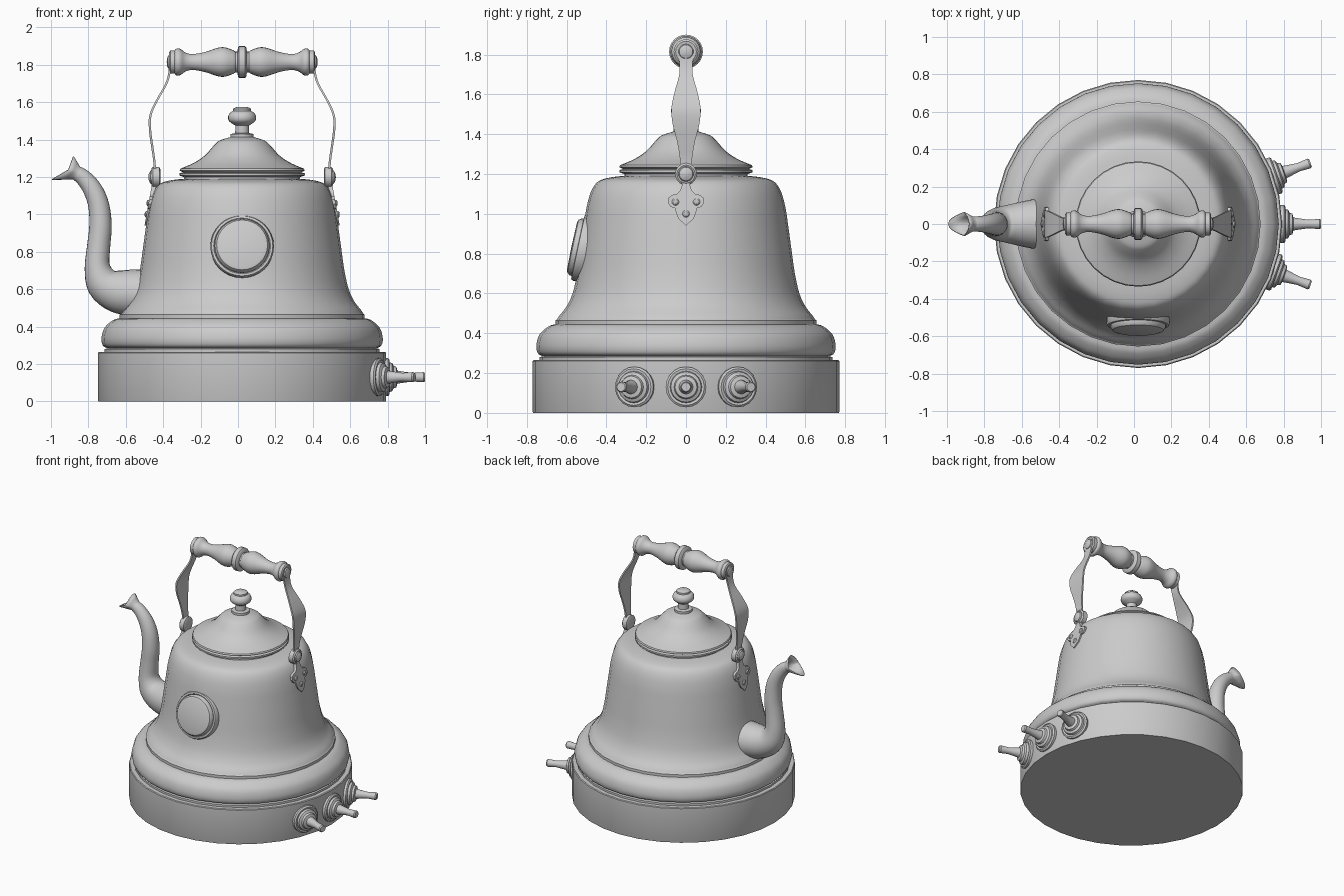
import bpy, bmesh
from math import sin, cos, pi, radians
from mathutils import Matrix, Vector

cube = bpy.data.objects.get("Cube")
if cube:
    bpy.data.objects.remove(cube, do_unlink=True)

metal = bpy.data.materials.new("grey_metal")
metal.use_nodes = True
grey = (0.6, 0.6, 0.6, 1)
metal.diffuse_color = grey
metal.node_tree.nodes["Principled BSDF"].inputs["Base Color"].default_value = grey

CENTRE = 0.022  # x of the pot's axis


def finish(name, bm, matrix=Matrix(), angle=35):
    bmesh.ops.remove_doubles(bm, verts=bm.verts, dist=0.0002)
    bmesh.ops.transform(bm, matrix=matrix, verts=bm.verts)
    bmesh.ops.recalc_face_normals(bm, faces=bm.faces)
    mesh = bpy.data.meshes.new(name)
    bm.to_mesh(mesh)
    bm.free()
    mesh.materials.append(metal)
    obj = bpy.data.objects.new(name, mesh)
    bpy.context.collection.objects.link(obj)
    bpy.ops.object.select_all(action='DESELECT')
    obj.select_set(True)
    bpy.context.view_layer.objects.active = obj
    bpy.ops.object.shade_smooth_by_angle(angle=radians(angle))
    return obj


def loft(name, rings, matrix=Matrix(), caps=True):
    """Skin a row of closed rings."""
    bm = bmesh.new()
    rows = [[bm.verts.new(p) for p in ring] for ring in rings]
    n = len(rows[0])
    for a, b in zip(rows, rows[1:]):
        for i in range(n):
            j = (i + 1) % n
            bm.faces.new((a[i], a[j], b[j], b[i]))
    if caps:
        bm.faces.new(rows[0])
        bm.faces.new(rows[-1])
    return finish(name, bm, matrix)


def lathe(name, profile, matrix=Matrix(), segs=32):
    """Turn (radius, height) points around local z."""
    rings = [[(max(r, 0.001) * cos(2 * pi * i / segs), max(r, 0.001) * sin(2 * pi * i / segs), h)
              for i in range(segs)] for r, h in profile]
    return loft(name, rings, matrix)


def smooth(points, steps=4):
    """Catmull-Rom through tuples of any length."""
    p = [Vector(q) for q in points]
    p = [p[0]] + p + [p[-1]]
    out = []
    for a, b, c, d in zip(p, p[1:], p[2:], p[3:]):
        for s in range(steps):
            t = s / steps
            out.append(0.5 * (2 * b + (c - a) * t + (2 * a - 5 * b + 4 * c - d) * t * t
                              + (3 * b - a - 3 * c + d) * t ** 3))
    return out + [p[-1]]


axis = Matrix.Translation((CENTRE, 0, 0))
along_x = Matrix.Rotation(pi / 2, 4, 'Y')

# Round base
lathe("base", [(0.768, 0), (0.77, 0.005), (0.77, 0.26), (0.765, 0.265), (0.72, 0.265)], axis)

# Rolled skirt and bell-shaped pot
skirt = smooth([(0.72, 0.285), (0.745, 0.3), (0.752, 0.34), (0.735, 0.395), (0.69, 0.435), (0.655, 0.445)])
bell = smooth([(0.648, 0.47), (0.635, 0.49), (0.6, 0.535), (0.57, 0.6), (0.547, 0.7), (0.53, 0.82),
               (0.515, 0.93), (0.5, 1.03), (0.478, 1.11), (0.445, 1.16), (0.395, 1.18), (0.325, 1.19)])
lathe("pot_body", [(0.735, 0.26), (0.735, 0.28)] + skirt + [(0.655, 0.465)] + bell
      + [(0.31, 1.19), (0.31, 1.22)], axis)

# Lid and knob
dome = smooth([(0.33, 1.245), (0.26, 1.275), (0.2, 1.315), (0.15, 1.37), (0.12, 1.395), (0.065, 1.413)])
lathe("lid", [(0.31, 1.2), (0.335, 1.208), (0.335, 1.22), (0.315, 1.225), (0.335, 1.235)] + dome
      + [(0, 1.415)], axis)
ball = smooth([(0.036, 1.475), (0.068, 1.497), (0.075, 1.52), (0.066, 1.542), (0.048, 1.553)])
lathe("lid_knob", [(0.062, 1.41), (0.062, 1.43), (0.037, 1.435)] + ball
      + [(0.048, 1.565), (0.035, 1.573), (0, 1.575)], axis, 24)

# Round plaque on the front, leaning with the wall
plaque = Matrix.Translation((CENTRE, -0.525, 0.828)) @ Matrix.Rotation(radians(78), 4, 'X')
lathe("front_plaque", [(0.168, -0.03), (0.17, 0.005), (0.164, 0.018), (0.152, 0.02), (0.147, 0.015),
                       (0.147, 0.028), (0.136, 0.044), (0.12, 0.049), (0, 0.051)], plaque)

# Three toggle switches
for name, deg in (("right", -19.5), ("middle", 0), ("left", 19.5)):
    place = axis @ Matrix.Rotation(radians(deg), 4, 'Z') @ Matrix.Translation((0.75, 0, 0.13)) @ along_x
    lathe("switch_" + name, [(0.1, 0), (0.102, 0.03), (0.092, 0.038), (0.08, 0.036), (0.076, 0.052),
                             (0.06, 0.06), (0.055, 0.075), (0.035, 0.08), (0.03, 0.11), (0.023, 0.16),
                             (0.027, 0.22), (0.022, 0.228), (0, 0.228)], place, 20)

# Turned handle grip
half = [(0.085, 0), (0.085, 0.016), (0.078, 0.022), (0.055, 0.026), (0.055, 0.036)] + smooth(
    [(0.062, 0.045), (0.078, 0.09), (0.076, 0.13), (0.056, 0.19), (0.045, 0.24), (0.043, 0.275),
     (0.052, 0.305), (0.07, 0.33), (0.072, 0.35), (0.06, 0.362)]) + [(0.048, 0.366), (0.048, 0.375)]
grip = [(r, -h) for r, h in half[:0:-1]] + half
lathe("handle_grip", grip, Matrix.Translation((CENTRE, 0, 1.815)) @ along_x, 24)

# Handle side fittings, mirrored
strap_path = smooth([(0.385, 1.84, 0.036), (0.387, 1.77, 0.034), (0.405, 1.7, 0.034), (0.455, 1.61, 0.058),
                     (0.49, 1.53, 0.073), (0.492, 1.45, 0.067), (0.48, 1.36, 0.044), (0.468, 1.27, 0.03),
                     (0.467, 1.18, 0.028)])
plate_half = [(0.024, 1.2), (0.02, 1.145), (0.03, 1.115), (0.045, 1.1), (0.07, 1.095), (0.088, 1.08),
              (0.09, 1.055), (0.078, 1.035), (0.055, 1.03), (0.05, 1.005), (0.038, 0.975), (0.015, 0.955)]
outline = plate_half + [(0, 0.94)] + [(-y, z) for y, z in plate_half[::-1]]


def plate_x(z):
    return 0.475 + (1.2 - z) * 0.18


for name, side in (("left", 1), ("right", -1)):
    flip = axis @ Matrix.Scale(side, 4, (1, 0, 0))
    loft("handle_strap_" + name,
         [[(x - 0.006, -w, z), (x + 0.006, -w, z), (x + 0.006, w, z), (x - 0.006, w, z)]
          for x, z, w in strap_path], flip)
    loft("bracket_" + name,
         [[(plate_x(z) - d, y, z) for y, z in outline] for d in (0.024, 0)], flip)
    # Pivot, grip end cap and rivets
    lathe("pivot_" + name, [(0.04, -0.028), (0.055, -0.022), (0.055, 0.012), (0.045, 0.02), (0.038, 0.018),
                            (0.034, 0.026), (0.018, 0.034), (0, 0.036)],
          flip @ Matrix.Translation((0.465, 0, 1.2)) @ along_x, 20)
    lathe("grip_cap_" + name, [(0.062, -0.02), (0.062, 0.006), (0.052, 0.012), (0.038, 0.01), (0.034, 0.018),
                               (0.018, 0.024), (0, 0.025)],
          flip @ Matrix.Translation((0.378, 0, 1.815)) @ along_x, 20)
    for i, (y, z) in enumerate(((-0.053, 1.06), (0.053, 1.06), (0, 1.0))):
        lathe(f"rivet_{name}_{i}", [(0.018, -0.01), (0.018, 0.003), (0.012, 0.009), (0, 0.011)],
              flip @ Matrix.Translation((plate_x(z), y, z)) @ along_x, 12)

# Curved spout: x, z, half width, half height across the path
path = smooth([(-0.46, 0.575, 0.135, 0.13), (-0.56, 0.58, 0.122, 0.12), (-0.65, 0.592, 0.102, 0.108),
               (-0.72, 0.635, 0.085, 0.088), (-0.752, 0.72, 0.068, 0.062), (-0.745, 0.83, 0.06, 0.056),
               (-0.735, 0.94, 0.058, 0.054), (-0.745, 1.05, 0.052, 0.05), (-0.778, 1.135, 0.044, 0.045),
               (-0.825, 1.195, 0.036, 0.038), (-0.865, 1.222, 0.034, 0.033)])
SEGS = 24
rings = []
for i, (x, z, w, h) in enumerate(path):
    a, b = path[max(i - 1, 0)], path[min(i + 1, len(path) - 1)]
    tangent = Vector((b[0] - a[0], b[1] - a[1])).normalized()
    nx, nz = tangent.y, -tangent.x
    rings.append([(x + nx * h * cos(t), w * sin(t), z + nz * h * cos(t))
                  for t in (2 * pi * k / SEGS for k in range(SEGS))])
# Flared beak with an upper and a lower lip
beak = []
for k in range(SEGS):
    c, s = cos(2 * pi * k / SEGS), sin(2 * pi * k / SEGS)
    dx, dz = (0.025, 0.068) if c > 0 else (-0.086, -0.05)
    beak.append((-0.908 + dx * c * c, 0.06 * s, 1.24 + dz * c * c))
rings.append([tuple((Vector(p) * 0.55 + Vector(q) * 0.45)) for p, q in zip(rings[-1], beak)])
rings.append(beak)
spout = loft("spout", rings, caps=False)
shell = spout.modifiers.new("wall", 'SOLIDIFY')
shell.thickness = 0.006
